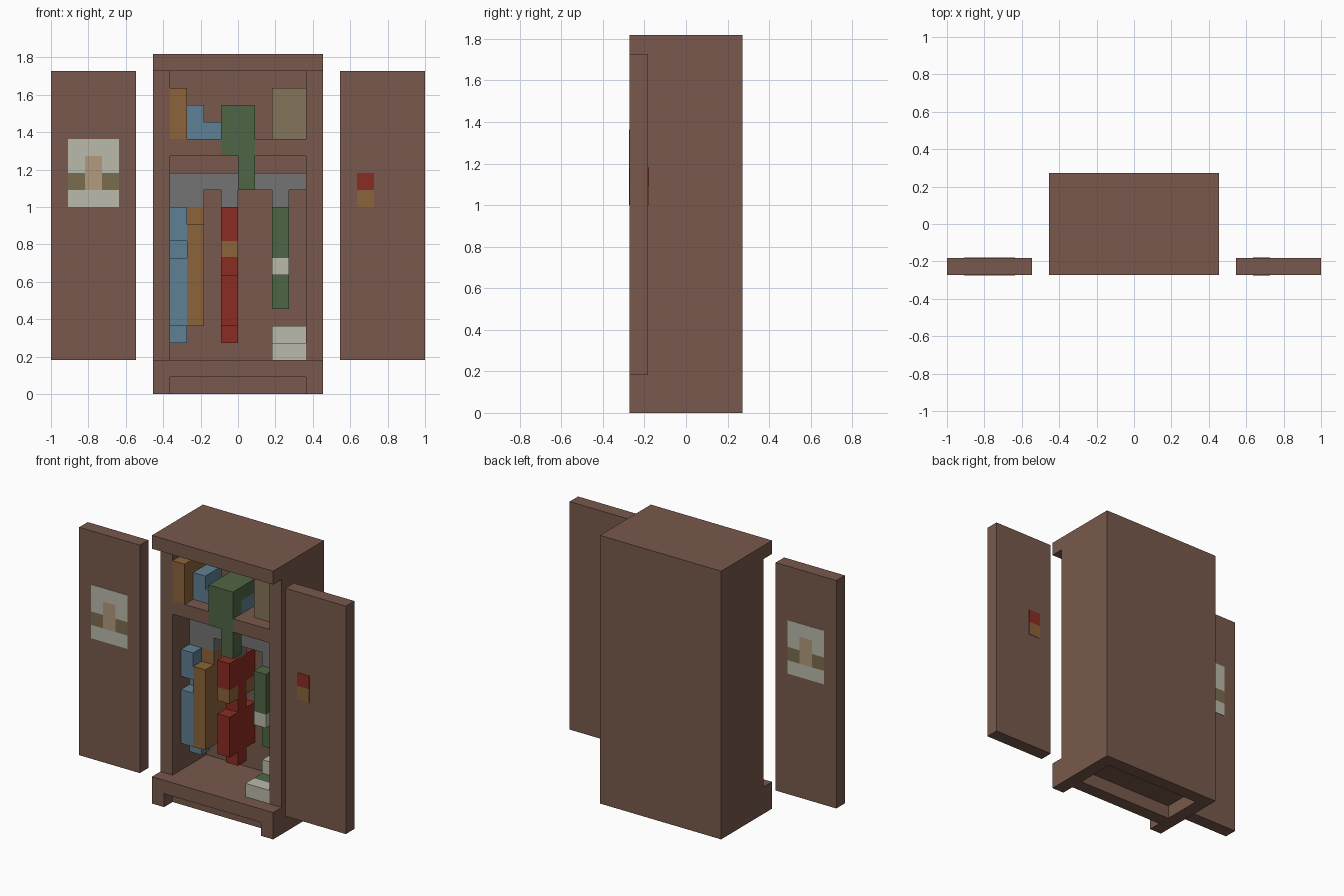
import bpy
import bmesh
from mathutils import Matrix, Vector

cube = bpy.data.objects.get("Cube")
if cube:
    bpy.data.objects.remove(cube, do_unlink=True)

U = 1 / 11  # one grid block


def material(name, rgb):
    linear = [((c / 255 + 0.055) / 1.055) ** 2.4 for c in rgb]
    mat = bpy.data.materials.new(name)
    mat.use_nodes = True
    mat.diffuse_color = (*linear, 1)
    bsdf = mat.node_tree.nodes["Principled BSDF"]
    bsdf.inputs["Base Color"].default_value = (*linear, 1)
    bsdf.inputs["Roughness"].default_value = 0.9
    return mat


brown = material("brown wood", (120, 89, 76))
red = material("red cloth", (139, 44, 34))
blue = material("blue cloth", (95, 128, 147))
orange = material("orange brown cloth", (139, 99, 58))
green = material("green cloth", (79, 101, 69))
grey = material("grey metal", (115, 115, 115))
white = material("off white", (186, 186, 172))
khaki = material("khaki", (131, 117, 91))
tan = material("tan", (178, 155, 124))
olive = material("olive brown", (124, 108, 80))


def part(name, mat, *boxes, grow_y=0.0):
    """One object from boxes given as (x0, x1, y0, y1, z0, z1) in blocks."""
    bm = bmesh.new()
    for x0, x1, y0, y1, z0, z1 in boxes:
        y0, y1 = y0 - grow_y, y1 + grow_y
        centre = Vector((x0 + x1, y0 + y1, z0 + z1)) * U / 2
        size = Vector((x1 - x0, y1 - y0, z1 - z0)) * U
        bmesh.ops.create_cube(bm, size=1, matrix=Matrix.LocRotScale(centre, None, size))
    mesh = bpy.data.meshes.new(name)
    bm.to_mesh(mesh)
    bm.free()
    mesh.materials.append(mat)
    obj = bpy.data.objects.new(name, mesh)
    bpy.context.collection.objects.link(obj)
    return obj


# Cabinet carcass
part("cornice", brown, (-5, 5, -3, 3, 19, 20))
part("back_panel", brown, (-4, 4, 2, 3, 2, 19))
part("shelf", brown, (-4, 4, -2, 2, 14, 15))
part("plinth", brown, (-5, 5, -3, 3, 1, 2))
part("plinth_frame", brown, (-4, 4, -2, -1, 0, 1), (-4, 4, 2, 3, 0, 1))

# Side walls, feet and detached doors, mirrored left and right
for side, s in (("left", 1), ("right", -1)):
    def span(a, b):
        return tuple(sorted((s * a, s * b)))
    part(side + "_wall", brown, (*span(4, 5), -2, 3, 2, 19))
    part(side + "_foot", brown, (*span(4, 5), -3, 3, 0, 1))
    part(side + "_door", brown, (*span(6, 11), -3, -2, 2, 19))

# Door emblems, showing on both faces of each door
E = 0.03
part("emblem_white", white, (-10, -7, -3, -2, 14, 15), (-10, -9, -3, -2, 13, 14),
     (-8, -7, -3, -2, 13, 14), (-10, -7, -3, -2, 11, 12), grow_y=E)
part("emblem_centre", tan, (-9, -8, -3, -2, 12, 14), grow_y=E)
part("emblem_sides", olive, (-10, -9, -3, -2, 12, 13), (-8, -7, -3, -2, 12, 13), grow_y=E)
part("handle_top", red, (7, 8, -3, -2, 12, 13), grow_y=E)
part("handle_bottom", orange, (7, 8, -3, -2, 11, 12), grow_y=E)

# Clothes rail with hooks
part("clothes_rail", grey, (-4, 4, 0, 1, 12, 13))
for i, (x0, x1) in enumerate(((-4, -2), (-1, 0), (2, 3))):
    part(f"hook_{i + 1}", grey, (x0, x1, 0, 1, 11, 12))


def garment(name, mat, x, body, sides, cuff=None, cuff_mat=None):
    """Hanging garment: a centre panel, with pieces repeated in front and behind."""
    boxes = [(x, x + 1, 0, 1, *body)]
    for y in (-1, 1):
        boxes += [(x, x + 1, y, y + 1, *z) for z in sides]
    part(name, mat, *boxes)
    if cuff:
        part(name + "_cuffs", cuff_mat, *[(x, x + 1, y, y + 1, *cuff) for y in (-1, 1)])


garment("blue_robe", blue, -4, (3, 11), [(9, 11), (4, 8)])
garment("brown_coat", orange, -3, (4, 11), [(4, 10)])
garment("red_dress", red, -1, (3, 11), [(9, 11), (4, 7)], (8, 9), orange)
garment("green_shirt", green, 2, (5, 11), [(8, 11)], (7, 8), white)

# Shoes on the cabinet floor
part("shoe_toes", white, (2, 4, -2, -1, 2, 3))
part("shoe_middles", green, (2, 4, -1, 0, 2, 3))
part("shoe_heels", white, (2, 4, 0, 1, 2, 4))

# Things on the shelf
part("shelf_book", orange, (-4, -3, -2, 1, 15, 18))
part("folded_blue_cloth", blue, (-3, -2, -1, 1, 15, 17), (-2, 1, -1, 1, 15, 16))
part("shelf_box", khaki, (2, 4, -1, 2, 15, 18))
part("draped_green_cloth", green, (-1, 1, -1, 1, 16, 17),
     (-1, 1, -2.03, -1, 14, 17), (0, 1, -2.03, -1, 12, 14))
